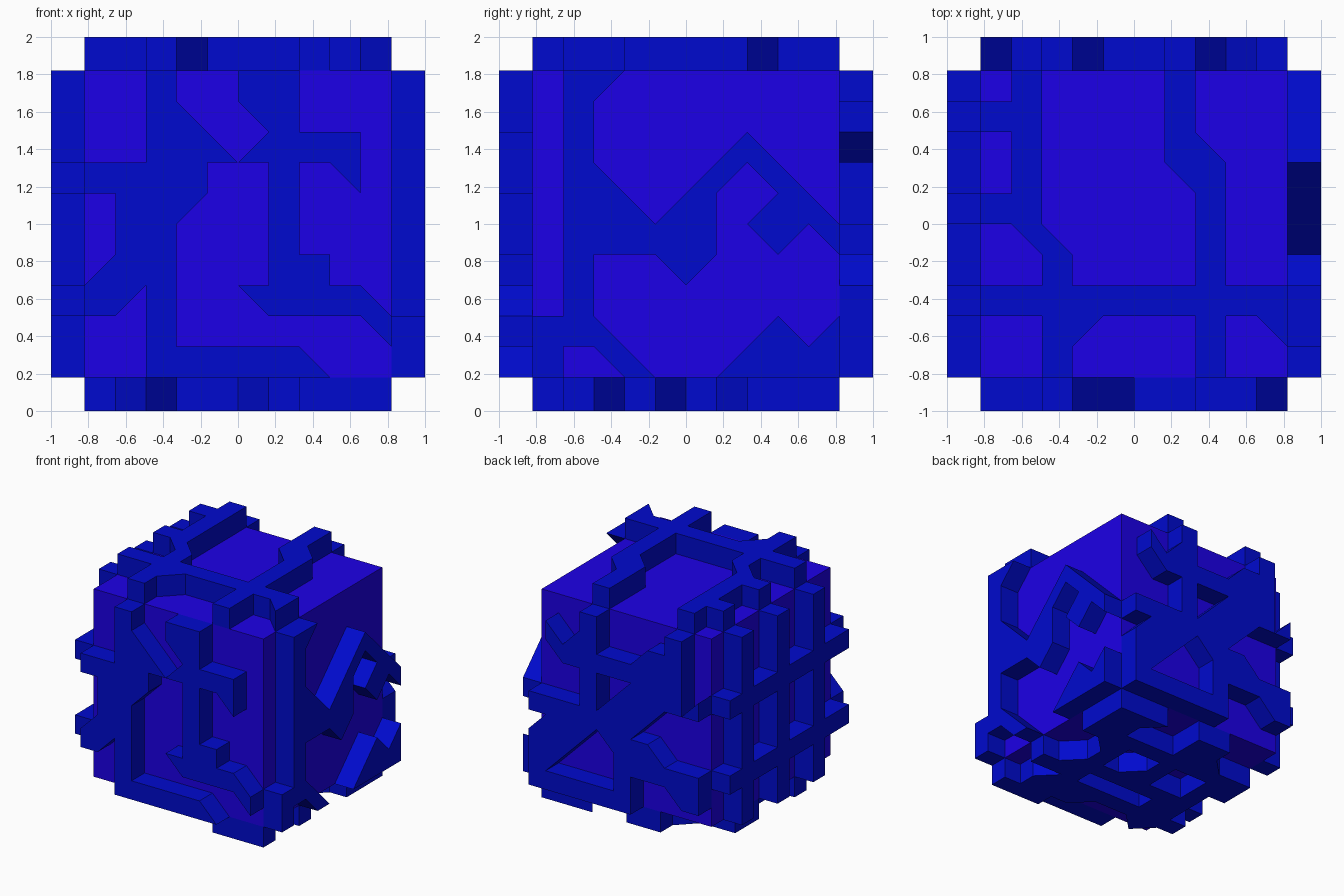
import bpy, bmesh
from mathutils import Vector

if "Cube" in bpy.data.objects:
    bpy.data.objects.remove(bpy.data.objects["Cube"])

HALF, RAISE, N = 0.82, 0.18, 10      # core half size, panel height, grid cells per side
CELL = 2 * HALF / N
CENTRE = Vector((0, 0, 1))


def material(name, colour):
    m = bpy.data.materials.new(name)
    m.diffuse_color = colour
    m.use_nodes = True
    m.node_tree.nodes["Principled BSDF"].inputs["Base Color"].default_value = m.diffuse_color
    return m


PURPLE = material("core_purple", (0.012, 0.0, 0.8, 1))
BLUE = material("trace_blue", (0.0, 0.003, 0.62, 1))


def finish(bm, name, mat):
    me = bpy.data.meshes.new(name)
    bm.to_mesh(me)
    bm.free()
    me.materials.append(mat)
    ob = bpy.data.objects.new(name, me)
    bpy.context.collection.objects.link(ob)
    return ob


def inside(p, poly):
    hit = False
    for (x1, y1), (x2, y2) in zip(poly, poly[1:] + poly[:1]):
        if (y1 > p[1]) != (y2 > p[1]) and p[0] < x1 + (p[1] - y1) * (x2 - x1) / (y2 - y1):
            hit = not hit
    return hit


def box(x0, y0, x1, y1):
    return [(x0, y0), (x1, y0), (x1, y1), (x0, y1)]


def panel(name, right, up, normal, recesses):
    """Raised plate on one face of the core, leaving the recess outlines open."""
    right, up, normal = Vector(right), Vector(up), Vector(normal)
    bm = bmesh.new()

    def place(p):
        return CENTRE + normal * HALF + right * (p[0] * CELL - HALF) + up * (p[1] * CELL - HALF)

    for i in range(N):
        for j in range(N):
            mid = (i + 0.5, j + 0.5)
            ring = box(i, j, i + 1, j + 1)
            for a, b in zip(ring, ring[1:] + ring[:1]):
                c = ((a[0] + b[0] + mid[0]) / 3, (a[1] + b[1] + mid[1]) / 3)
                if not any(inside(c, r) for r in recesses):
                    bm.faces.new([bm.verts.new(place(q)) for q in (a, b, mid)])
    bmesh.ops.remove_doubles(bm, verts=bm.verts, dist=1e-4)
    bmesh.ops.dissolve_limit(bm, angle_limit=0.01, verts=bm.verts, edges=bm.edges)
    out = bmesh.ops.extrude_face_region(bm, geom=bm.faces[:])
    moved = [g for g in out["geom"] if isinstance(g, bmesh.types.BMVert)]
    bmesh.ops.translate(bm, verts=moved, vec=normal * RAISE)
    bmesh.ops.recalc_face_normals(bm, faces=bm.faces)
    return finish(bm, name, BLUE)


# Core block
bm = bmesh.new()
bmesh.ops.create_cube(bm, size=2 * HALF)
bmesh.ops.translate(bm, verts=bm.verts, vec=CENTRE)
finish(bm, "core_cube", PURPLE)

X, Y, Z = Vector((1, 0, 0)), Vector((0, 1, 0)), Vector((0, 0, 1))

# Front traces
panel("front_traces", X, Z, -Y, [
    box(0, 7, 2, 10),
    [(3, 10), (5, 10), (5, 9), (6, 8), (5, 7), (3, 9)],
    [(7, 10), (10, 10), (10, 2), (9, 3), (8, 3), (8, 4), (7, 4), (7, 7), (8, 7),
     (9, 6), (9, 8), (7, 8)],
    [(0, 6), (1, 6), (1, 4), (0, 3)],
    [(4, 7), (6, 7), (6, 3), (5, 3), (6, 2), (9, 2), (10, 1), (10, 0), (8, 0),
     (7, 1), (3, 1), (3, 5), (4, 6)],
    [(0, 2), (1, 2), (2, 3), (2, 0), (0, 0)],
])

# Right traces
panel("right_traces", Y, Z, X, [
    box(0, 2, 1, 10),
    [(3, 10), (10, 10), (10, 5), (7, 8), (4, 5), (2, 7), (2, 9)],
    [(2, 4), (4, 4), (5, 3), (6, 4), (6, 6), (7, 7), (8, 6), (7, 5), (8, 4), (9, 5),
     (10, 4), (10, 2), (9, 1), (8, 2), (6, 0), (4, 0), (2, 2)],
    [(1, 1), (2, 1), (3, 0), (1, 0)],
])

# Top traces
panel("top_traces", X, Y, Z, [
    box(0, 9, 1, 10),
    box(0, 6, 1, 8),
    [(0, 5), (1, 5), (2, 4), (2, 3), (0, 3)],
    [(2, 10), (6, 10), (6, 7), (7, 6), (7, 3), (3, 3), (3, 4), (2, 5)],
    [(7, 10), (10, 10), (10, 3), (8, 3), (8, 7), (7, 8)],
    box(0, 0, 2, 2),
    [(4, 2), (7, 2), (7, 0), (3, 0), (3, 1)],
    [(8, 2), (9, 2), (10, 1), (10, 0), (8, 0)],
])

# Back traces
panel("back_traces", -X, Z, Y, [
    [(0, 10), (3, 10), (3, 9), (2, 8), (1, 9), (1, 8), (2, 7), (3, 7), (3, 5), (0, 5)],
    [(4, 10), (8, 10), (8, 9), (7, 9), (6, 8), (4, 8)],
    [(9, 10), (10, 10), (10, 7), (9, 6)],
    [(0, 4), (1, 4), (0, 3)],
    [(4, 7), (6, 7), (4, 5)],
    [(6, 4), (8, 6), (10, 6), (10, 3), (8, 3), (7, 4)],
    [(1, 1), (4, 4), (5, 3), (5, 1)],
    [(6, 0), (6, 2), (8, 2), (9, 1), (10, 1), (10, 0)],
])

# Left lattice: three uprights crossed by two rails
columns = [(0, 1), (2, 4), (5, 7), (8, 10)]
rows = [(0, 2), (3, 6), (7, 10)]
panel("left_lattice", -Y, Z, -X,
      [box(a, c, b, d) for a, b in columns for c, d in rows])

# Bottom traces
panel("bottom_traces", X, Y, -Z, [
    [(0, 10), (3, 10), (3, 9), (2, 8), (0, 8)],
    [(5, 10), (7, 10), (8, 9), (8, 8), (5, 8)],
    [(10, 7), (10, 4), (9, 4), (8, 5), (8, 6), (9, 7)],
    [(5, 7), (7, 7), (7, 5), (6, 5), (5, 6)],
    box(2, 5, 4, 7),
    box(0, 3, 1, 6),
    box(3, 3, 7, 4),
    [(8, 3), (10, 3), (10, 1), (9, 1), (9, 2)],
    [(0, 0), (0, 2), (1, 2), (2, 1), (3, 2), (5, 2), (6, 1), (7, 1), (7, 0)],
])
